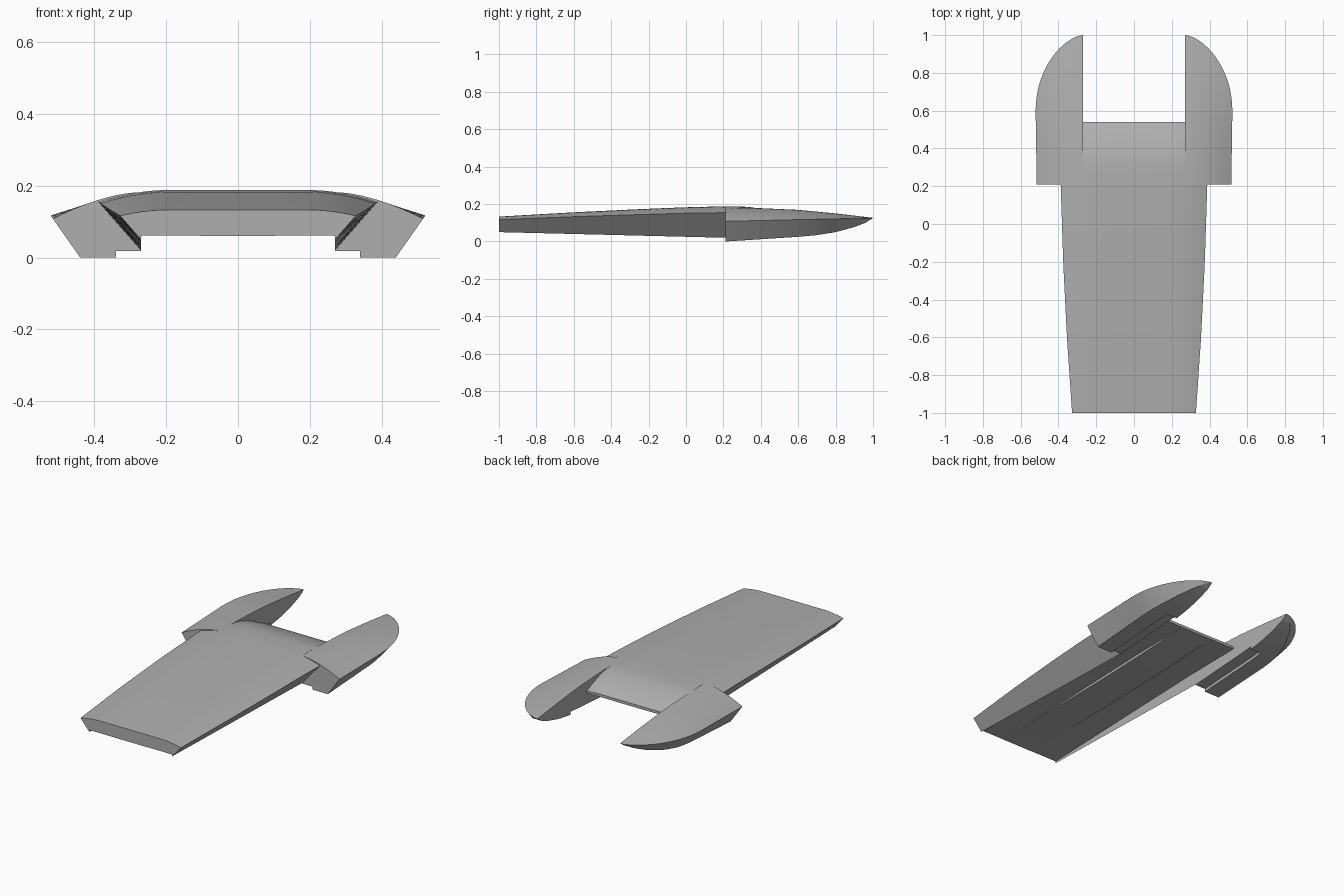
import bpy
import bmesh
import math

cube = bpy.data.objects.get("Cube")
if cube:
    bpy.data.objects.remove(cube, do_unlink=True)

grey = bpy.data.materials.new("hull_grey")
grey.use_nodes = True
colour = (0.43, 0.43, 0.43, 1)
grey.diffuse_color = colour
bsdf = grey.node_tree.nodes["Principled BSDF"]
bsdf.inputs["Base Color"].default_value = colour
bsdf.inputs["Roughness"].default_value = 0.7


def table(points, y):
    """Read a value off a polyline of (y, value) points."""
    for (a, va), (b, vb) in zip(points, points[1:]):
        if y <= b:
            return va + (vb - va) * max(0, (y - a) / (b - a))
    return points[-1][1]


def spread(a, b, n):
    return [a + (b - a) * i / n for i in range(n + 1)]


def loft(name, stations, section):
    """Skin closed cross-sections placed along y."""
    bm = bmesh.new()
    rings = [[bm.verts.new((x, y, z)) for x, z in section(y)] for y in stations]
    n = len(rings[0])
    for r, s in zip(rings, rings[1:]):
        for i in range(n):
            j = (i + 1) % n
            bm.faces.new((r[i], r[j], s[j], s[i]))
    bm.faces.new(rings[0])
    bm.faces.new(rings[-1][::-1])
    bmesh.ops.remove_doubles(bm, verts=bm.verts, dist=0.0002)
    bmesh.ops.recalc_face_normals(bm, faces=bm.faces)
    mesh = bpy.data.meshes.new(name)
    bm.to_mesh(mesh)
    bm.free()
    obj = bpy.data.objects.new(name, mesh)
    bpy.context.collection.objects.link(obj)
    mesh.materials.append(grey)
    bpy.ops.object.select_all(action="DESELECT")
    obj.select_set(True)
    bpy.context.view_layer.objects.active = obj
    bpy.ops.object.shade_smooth_by_angle(angle=math.radians(25))
    return obj


JOIN = 0.21      # where the pods begin
TAIL = 0.54      # rear edge of the deck
INNER = 0.27     # inner wall of the pods

ridge = [(-1, .133), (-.6, .156), (-.2, .175), (0, .183), (JOIN, .188), (.3, .187),
         (.36, .182), (.42, .168), (.48, .147), (TAIL, .12)]
edge = [(-1, .328), (-.6, .355), (-.2, .375), (JOIN, .388)]
recess = [(-1, .061), (-.2, .088), (.2, .1), (TAIL, .104)]
keel = [(-1, .0), (-.8, .0), (-.2, .015), (.2, .015), (TAIL, .0)]


def mirrored(half):
    return half + [(-x, z) for x, z in reversed(half)]


def crown(x):
    """How far the deck falls away from its ridge at x."""
    return 0.85 * max(0, x - 0.2) ** 2 + 0.02 * max(0, x - 0.2)


def underside(y):
    z = table(recess, y)
    return [(.105, z), (.105, z - table(keel, y) - .0005)]


def deck_top(y, width):
    return [(x, table(ridge, y) - crown(x)) for x in [.1] + spread(.2, width, 6)]


# Main hull with slanted sides, hollow underside and shallow keel
def hull_section(y):
    lip = .05 - .03 * (y + 1) / (JOIN + 1)
    half = deck_top(y, table(edge, y))
    half += [(INNER, lip), (INNER - .001, table(recess, y))] + underside(y)
    return mirrored(half)


# Rear deck between the pods, dropping to a thin edge
def deck_section(y):
    half = deck_top(y, INNER) + [(INNER, table(recess, y))] + underside(y)
    return mirrored(half)


loft("hull", spread(-1, JOIN, 16), hull_section)
loft("rear_deck", spread(JOIN, TAIL, 14), deck_section)

# Side pods
pod_ridge = [(JOIN, .182), (.4, .178), (.6, .169), (.8, .150), (1, .1265)]
pod_rim = [(JOIN, .108), (.6, .117), (.8, .121), (1, .126)]
pod_base = [(JOIN, 0), (.4, .012), (.6, .025), (.7, .034), (.8, .05),
            (.9, .077), (.96, .1), (1, .1255)]


def pod_outline(y):
    if y < .6:
        return .515 + .006 * (y - JOIN) / (.6 - JOIN)
    t = min(1, (y - .6) / .4)
    return INNER + .251 * max(0, 1 - t * t) ** .62


def pod_section(y):
    out = pod_outline(y)
    top, rim, base = (table(t, y) for t in (pod_ridge, pod_rim, pod_base))
    span = out - INNER
    arc = [(INNER + span * t, top + (rim - top) * t ** 1.7) for t in spread(0, 1, 12)]
    low = INNER + span * (.69 if y < .7 else .69 - .1 * (y - .7))
    step = INNER + (low - INNER) * .41
    ledge = base + (.018 if y < .69 else 0)
    return arc + [(low, base), (step, base), (step, ledge), (INNER, ledge)]


stations = spread(JOIN, .689, 10) + spread(.691, .9, 9) + spread(.91, .99, 8) + [.996, 1]
for side, sign in (("left", 1), ("right", -1)):
    loft(side + "_pod", stations,
         lambda y: [(sign * x, z) for x, z in pod_section(y)])
